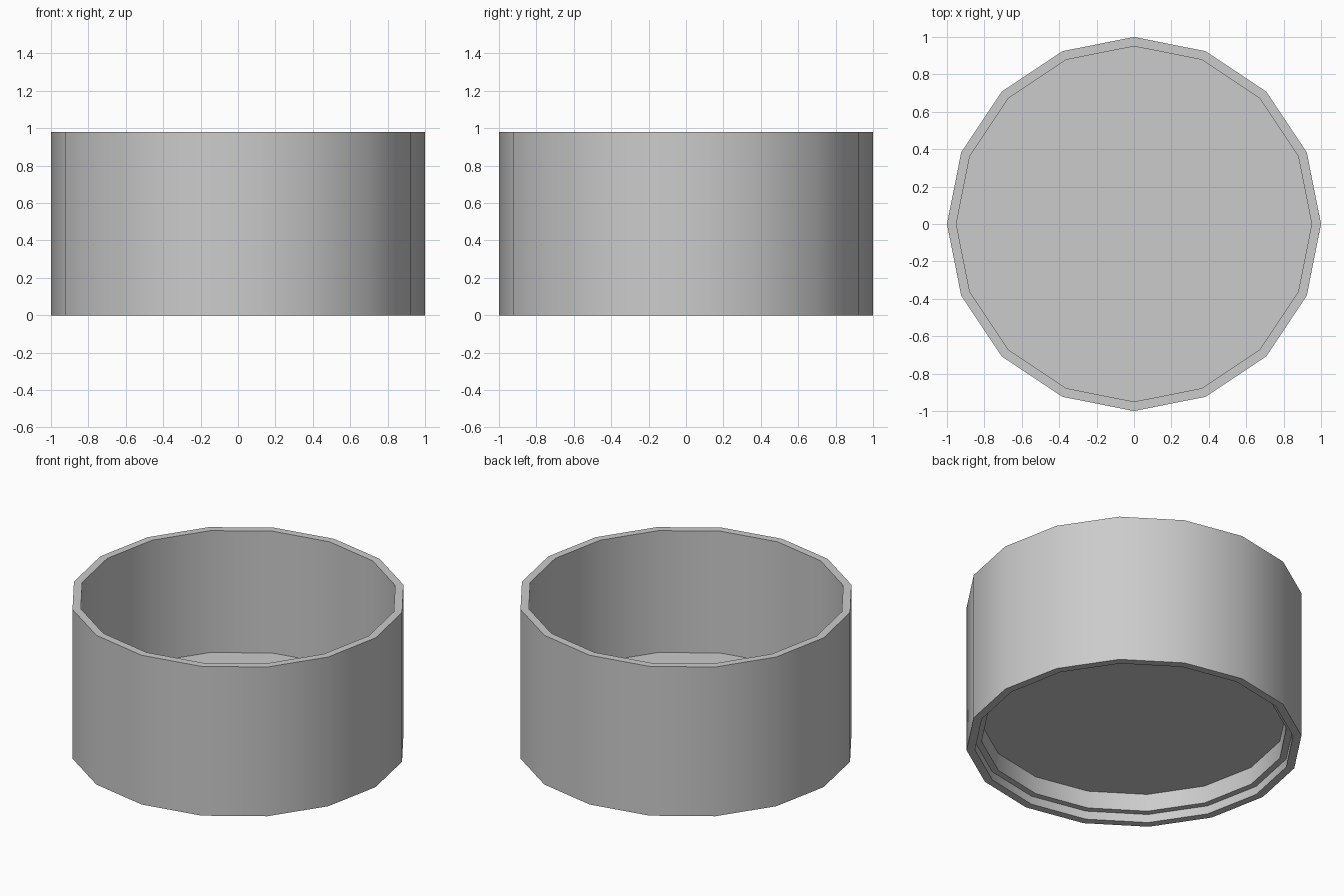
import bpy, bmesh
from math import cos, sin, pi, radians

if "Cube" in bpy.data.objects:
    bpy.data.objects.remove(bpy.data.objects["Cube"])

SIDES = 16

# (radius, height) profile: underside recess, stepped foot, outer wall, rim, inner floor
PROFILE = [(0.91, 0.17), (0.91, 0.055), (0.95, 0.055), (0.95, 0.0),
           (1.0, 0.0), (1.0, 0.98), (0.95, 0.98), (0.95, 0.18)]


def lathe(name, profile, sides):
    bm = bmesh.new()
    rings = [[bm.verts.new((r * cos(2 * pi * i / sides), r * sin(2 * pi * i / sides), z))
              for i in range(sides)] for r, z in profile]
    for a, b in zip(rings, rings[1:]):
        for i in range(sides):
            j = (i + 1) % sides
            bm.faces.new((a[i], a[j], b[j], b[i]))
    # underside and inner floor
    bm.faces.new(rings[0][::-1])
    bm.faces.new(rings[-1])
    bmesh.ops.recalc_face_normals(bm, faces=bm.faces)
    mesh = bpy.data.meshes.new(name)
    bm.to_mesh(mesh)
    bm.free()
    obj = bpy.data.objects.new(name, mesh)
    bpy.context.collection.objects.link(obj)
    return obj


# open round tub with a raised floor
tub = lathe("round_tub", PROFILE, SIDES)
bpy.context.view_layer.objects.active = tub
tub.select_set(True)
bpy.ops.object.shade_smooth_by_angle(angle=radians(30))
